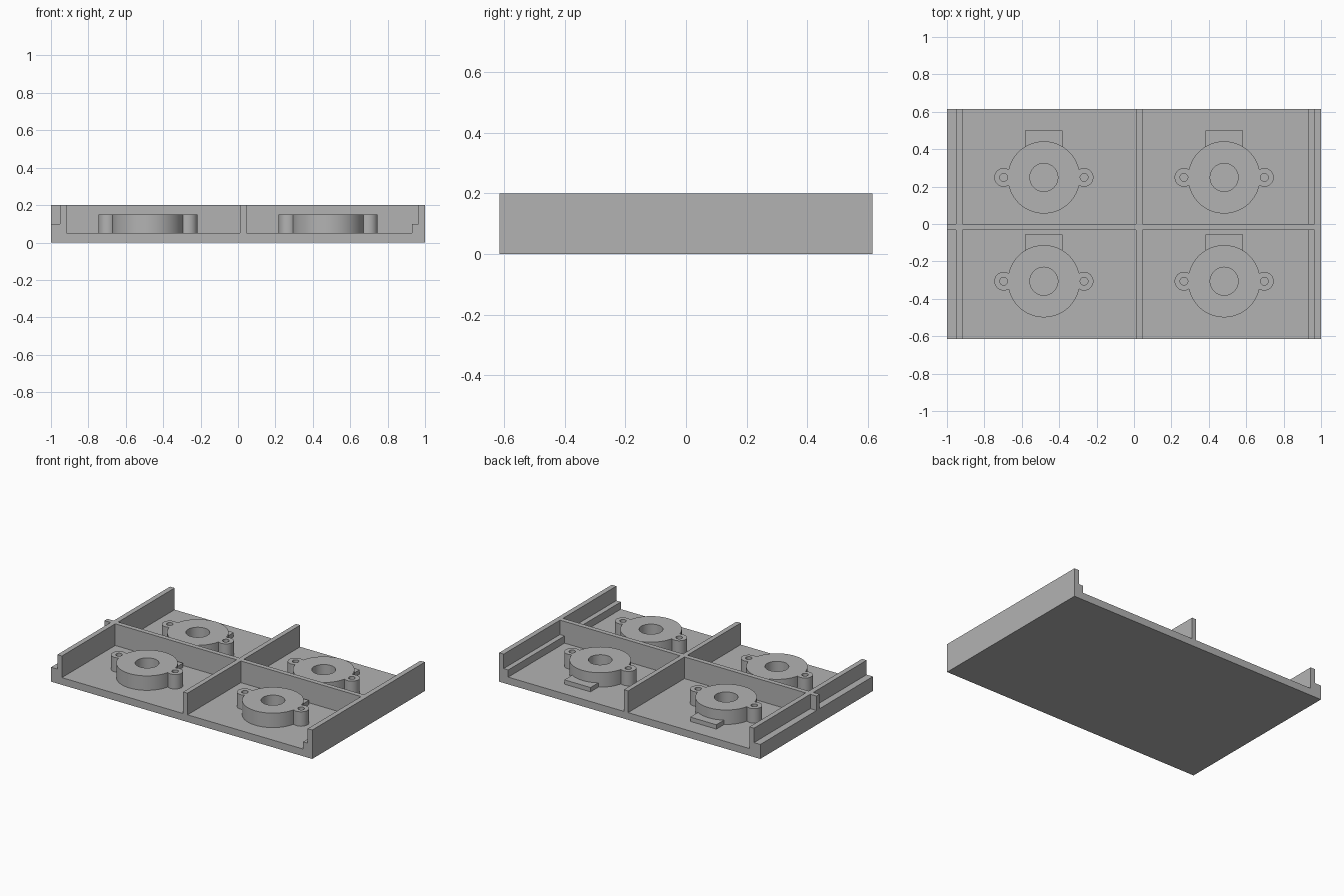
import bpy
import bmesh
from math import acos, cos, sin, pi, radians

if "Cube" in bpy.data.objects:
    bpy.data.objects.remove(bpy.data.objects["Cube"], do_unlink=True)

grey = bpy.data.materials.new("plain grey")
grey.use_nodes = True
GREY = (0.45, 0.45, 0.45, 1)
grey.diffuse_color = GREY
grey.node_tree.nodes["Principled BSDF"].inputs["Base Color"].default_value = GREY

HALF_DEPTH = 0.616
FLOOR, LEDGE, RIM, MOUNT_TOP = 0.05, 0.1, 0.2, 0.15


def finish(name, bm):
    bmesh.ops.recalc_face_normals(bm, faces=bm.faces)
    mesh = bpy.data.meshes.new(name)
    bm.to_mesh(mesh)
    bm.free()
    mesh.materials.append(grey)
    obj = bpy.data.objects.new(name, mesh)
    bpy.context.collection.objects.link(obj)
    return obj


def box(name, x0, x1, y0, y1, z0, z1):
    bm = bmesh.new()
    bmesh.ops.create_cube(bm, size=1)
    for v in bm.verts:
        v.co = (x1 if v.co.x > 0 else x0,
                y1 if v.co.y > 0 else y0,
                z1 if v.co.z > 0 else z0)
    return finish(name, bm)


def arc(cx, radius, start, end, steps):
    return [(cx + radius * cos(start + (end - start) * i / steps),
             radius * sin(start + (end - start) * i / steps)) for i in range(steps + 1)]


# Tray: floor, outer lap ledge, side walls, inner ledge and middle divider as one section
section = [(-1, 0), (1, 0), (1, RIM), (0.965, RIM), (0.965, LEDGE), (0.93, LEDGE),
           (0.93, FLOOR), (0.045, FLOOR), (0.045, RIM), (0.012, RIM), (0.012, FLOOR),
           (-0.917, FLOOR), (-0.917, RIM), (-0.952, RIM), (-0.952, LEDGE), (-1, LEDGE)]
bm = bmesh.new()
face = bm.faces.new([bm.verts.new((x, -HALF_DEPTH, z)) for x, z in section])
new = bmesh.ops.extrude_face_region(bm, geom=[face])["geom"]
bmesh.ops.translate(bm, vec=(0, 2 * HALF_DEPTH, 0),
                    verts=[g for g in new if isinstance(g, bmesh.types.BMVert)])
tray = finish("tray", bm)

# Cross divider, running out over the lap ledge, joined cleanly into the tray
cross = box("cross_divider_shape", -1, 0.98, -0.033, 0, 0.02, RIM)
cross.hide_render = True
cross.hide_set(True)
join = tray.modifiers.new("join divider", "BOOLEAN")
join.operation = "UNION"
join.solver = "EXACT"
join.object = cross

# Round mount outline: disc with two ears, plus centre bore and screw holes
R, EAR, REACH = 0.193, 0.05, 0.215
meet_disc = acos((REACH**2 + R**2 - EAR**2) / (2 * REACH * R))
meet_ear = pi - acos((REACH**2 + EAR**2 - R**2) / (2 * REACH * EAR))
right_ear = arc(REACH, EAR, -meet_ear, meet_ear, 24)
top_disc = arc(0, R, meet_disc, pi - meet_disc, 36)
half = right_ear[:-1] + top_disc[:-1]
outline = half + [(-x, -y) for x, y in half]
holes = [arc(0, 0.075, 0, 2 * pi, 40)[:-1]]
holes += [arc(side * REACH, 0.021, 0, 2 * pi, 20)[:-1] for side in (-1, 1)]


def mount(name, x, y):
    curve = bpy.data.curves.new(name, "CURVE")
    curve.dimensions = "2D"
    curve.fill_mode = "BOTH"
    curve.extrude = (MOUNT_TOP - FLOOR) / 2
    for loop in [outline] + holes:
        spline = curve.splines.new("POLY")
        spline.points.add(len(loop) - 1)
        for point, (px, py) in zip(spline.points, loop):
            point.co = (px, py, 0, 1)
        spline.use_cyclic_u = True
    source = bpy.data.objects.new(name + "_outline", curve)
    bpy.context.collection.objects.link(source)
    bm = bmesh.new()
    bm.from_mesh(source.to_mesh())
    source.to_mesh_clear()
    bpy.data.objects.remove(source, do_unlink=True)
    bmesh.ops.remove_doubles(bm, verts=bm.verts, dist=0.0001)
    obj = finish(name, bm)
    obj.location = (x, y, (FLOOR + MOUNT_TOP) / 2)
    bpy.ops.object.select_all(action="DESELECT")
    obj.select_set(True)
    bpy.context.view_layer.objects.active = obj
    bpy.ops.object.shade_smooth_by_angle(angle=radians(30))


# One mount and its low terminal tab in each compartment
for row, y in (("front", -0.306), ("back", 0.249)):
    for side, x in (("right", -0.482), ("left", 0.482)):
        mount(f"{row}_{side}_mount", x, y)
        box(f"{row}_{side}_tab", x - 0.1, x + 0.1, y + 0.15, y + 0.25, FLOOR, 0.08)
